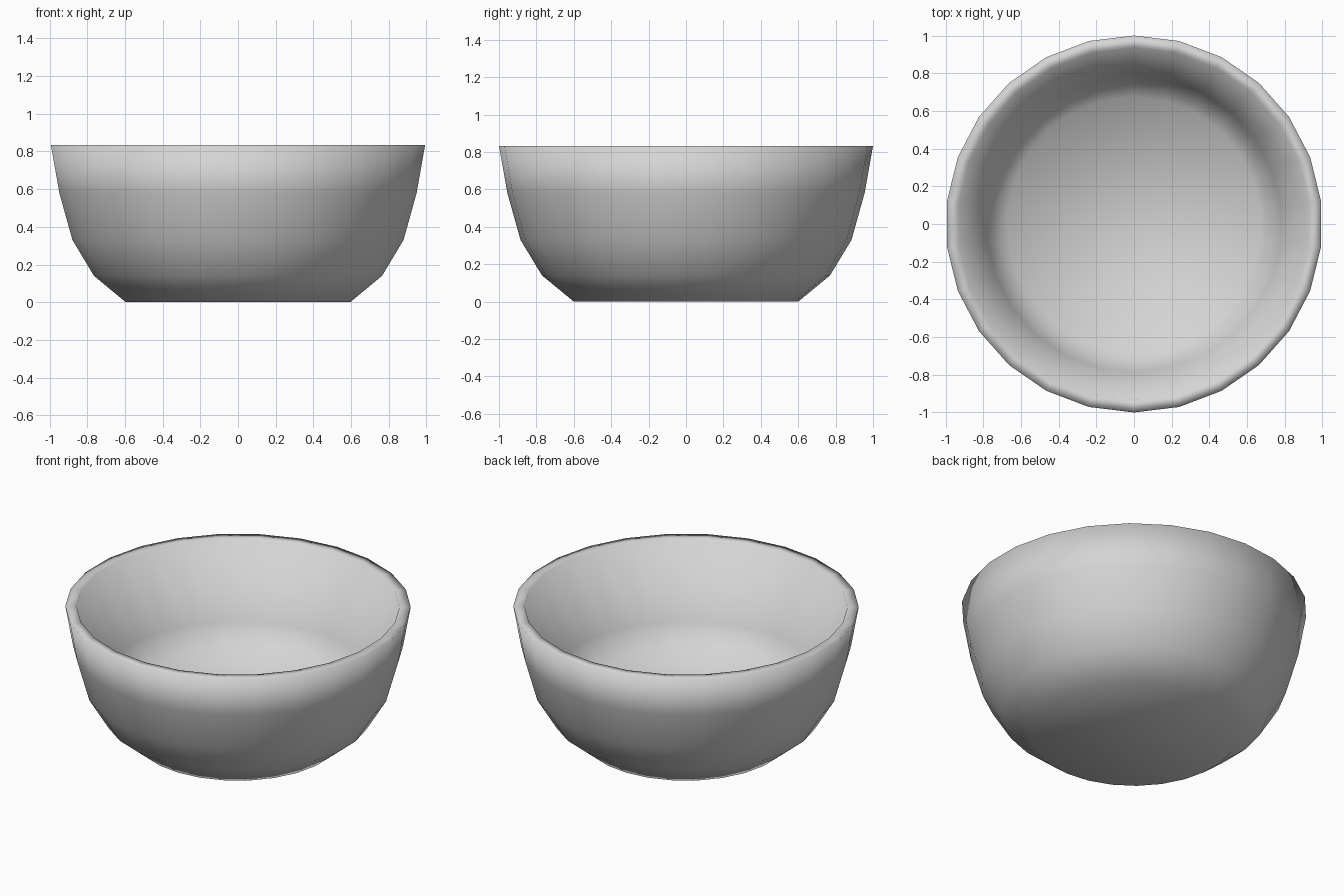
import bpy, bmesh, math

cube = bpy.data.objects.get("Cube")
if cube:
    bpy.data.objects.remove(cube, do_unlink=True)

SIDES = 26
# radius and height: outside from the foot up, over the rim, then inside to the floor
PROFILE = [(0.6, 0), (0.77, 0.14), (0.885, 0.33), (0.955, 0.58), (1.0, 0.833),
           (0.935, 0.833), (0.785, 0.37), (0.675, 0.21)]

# glazed grey material
glaze = bpy.data.materials.new("light_grey")
glaze.use_nodes = True
grey = (0.66, 0.66, 0.66, 1)
glaze.diffuse_color = grey
shader = next(n for n in glaze.node_tree.nodes if n.type == 'BSDF_PRINCIPLED')
shader.inputs["Base Color"].default_value = grey

# bowl: rings lofted along the profile, capped at foot and floor
bm = bmesh.new()
rings = []
for radius, height in PROFILE:
    ring = []
    for i in range(SIDES):
        a = math.tau * i / SIDES
        ring.append(bm.verts.new((radius * math.sin(a), radius * math.cos(a), height)))
    rings.append(ring)
for lower, upper in zip(rings, rings[1:]):
    for i in range(SIDES):
        j = (i + 1) % SIDES
        bm.faces.new((lower[i], lower[j], upper[j], upper[i]))
bm.faces.new(rings[0])
bm.faces.new(rings[-1])
bmesh.ops.recalc_face_normals(bm, faces=bm.faces)
for face in bm.faces:
    face.smooth = True

mesh = bpy.data.meshes.new("bowl")
bm.to_mesh(mesh)
bm.free()
mesh.materials.append(glaze)
bowl = bpy.data.objects.new("bowl", mesh)
bpy.context.collection.objects.link(bowl)
